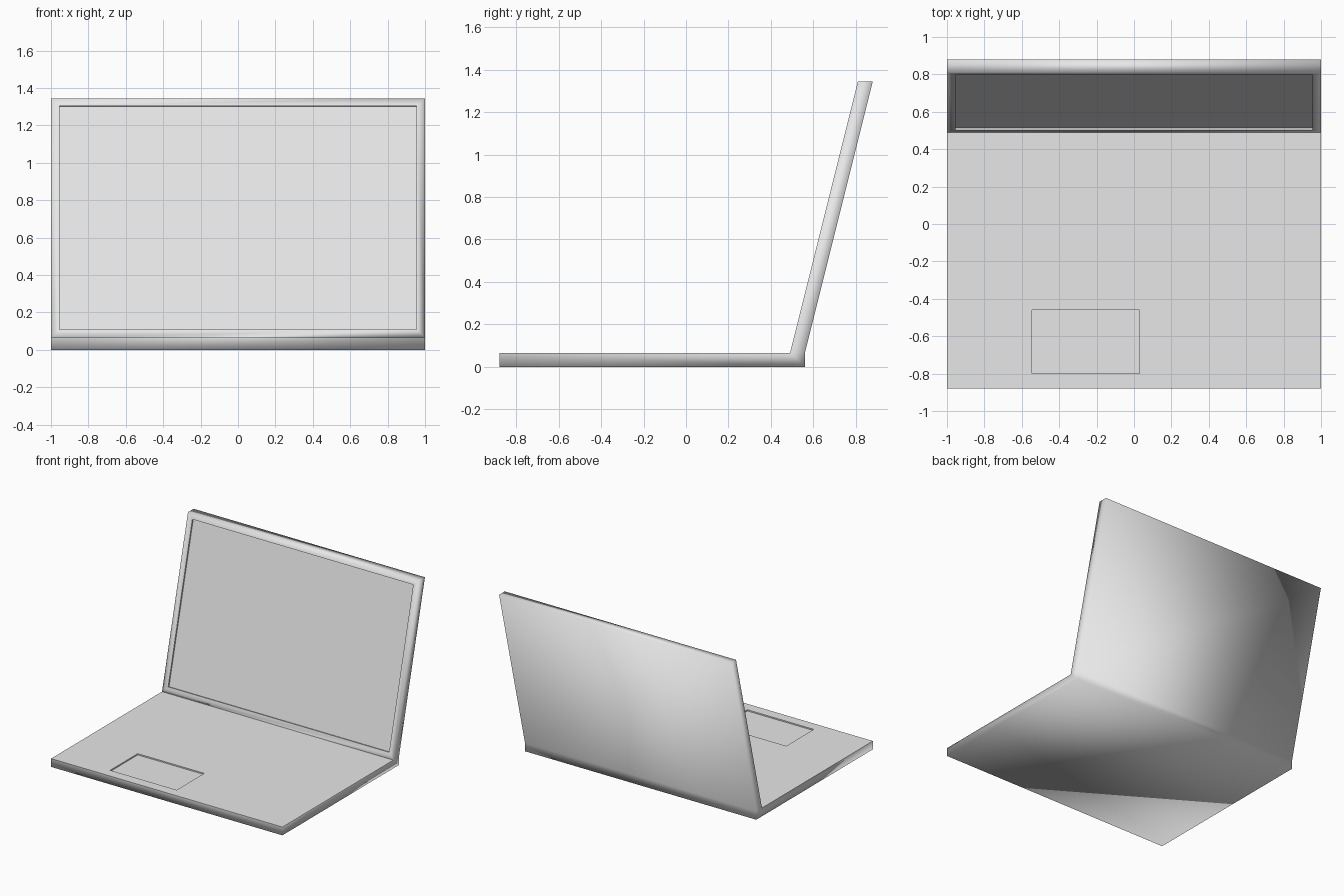
import bpy
import bmesh
from mathutils import Vector

cube = bpy.data.objects.get("Cube")
if cube:
    bpy.data.objects.remove(cube, do_unlink=True)

# One plain grey for the whole body
grey = bpy.data.materials.new("light grey")
grey.use_nodes = True
grey.diffuse_color = (0.8, 0.8, 0.8, 1)
grey.node_tree.nodes["Principled BSDF"].inputs["Base Color"].default_value = (0.8, 0.8, 0.8, 1)

THICK, TOP = 0.065, 1.345
DECK_BACK, SLOPE = 0.49, 0.25

# Side profile as (y, z): underside, spine, lid back, lid top, lid front, deck
profile = [(-0.88, 0), (0.56, 0), (0.56, THICK), (0.88, TOP),
           (0.81, TOP), (DECK_BACK, THICK), (-0.88, THICK)]

bm = bmesh.new()
left = [bm.verts.new((1, y, z)) for y, z in profile]
right = [bm.verts.new((-1, y, z)) for y, z in profile]


def recess(outer, rim_points, direction):
    """Fill a quad with a frame around a sunken panel; return frame and floor."""
    rim = [bm.verts.new(p) for p in rim_points]
    low = [bm.verts.new(Vector(p) + direction) for p in rim_points]
    frame = []
    for i in range(4):
        j = (i + 1) % 4
        frame.append(bm.faces.new((outer[i], outer[j], rim[j], rim[i])))
        bm.faces.new((rim[i], rim[j], low[j], low[i]))
        bm.edges.get((rim[i], rim[j])).smooth = False
        bm.edges.get((rim[i], low[i])).smooth = False
    floor = bm.faces.new(low)
    for edge in floor.edges:
        edge.smooth = False
    return frame


# Outer strips: underside, spine, lid back, lid top, front edge
for i in (0, 1, 2, 3, 6):
    j = (i + 1) % 7
    bm.faces.new((left[i], left[j], right[j], right[i]))

# Ends of the base and of the lid
for side in (left, right):
    bm.faces.new([side[i] for i in (0, 1, 2, 5, 6)])
    bm.faces.new([side[i] for i in (2, 3, 4, 5)])

# Deck with sunken touchpad
x0, x1, y0, y1 = -0.545, 0.03, -0.8, -0.46
deck = recess((right[6], left[6], left[5], right[5]),
              [(x0, y0, THICK), (x1, y0, THICK), (x1, y1, THICK), (x0, y1, THICK)],
              Vector((0, 0, -0.01)))
for i in range(4):
    ring = (right[6], left[6], left[5], right[5])
    bm.edges.get((ring[i], ring[(i + 1) % 4])).smooth = False


# Lid front with sunken screen
def on_lid(x, z):
    return (x, DECK_BACK + (z - THICK) * SLOPE, z)


recess((right[5], left[5], left[4], right[4]),
       [on_lid(-0.955, 0.11), on_lid(0.955, 0.11),
        on_lid(0.955, 1.305), on_lid(-0.955, 1.305)],
       Vector((0, 1, -SLOPE)).normalized() * 0.012)

# Soft shading over the shell, crisp where edges are marked
bmesh.ops.recalc_face_normals(bm, faces=bm.faces)
for face in bm.faces:
    face.smooth = True

mesh = bpy.data.meshes.new("laptop_shell")
bm.to_mesh(mesh)
bm.free()
mesh.materials.append(grey)
bpy.context.collection.objects.link(bpy.data.objects.new("laptop_shell", mesh))
